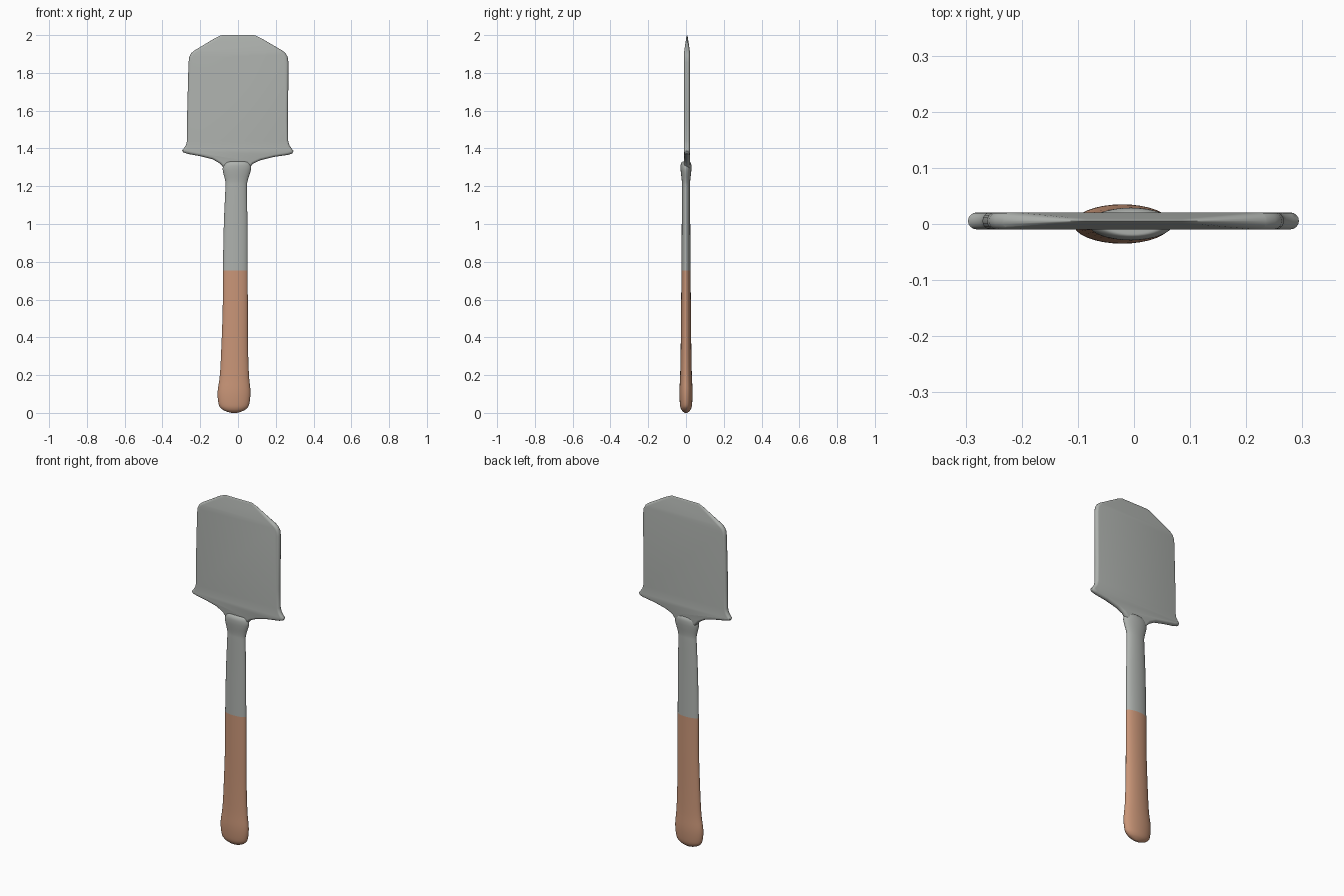
import bpy, bmesh, math
from mathutils import Vector

if "Cube" in bpy.data.objects:
    bpy.data.objects.remove(bpy.data.objects["Cube"])


def material(name, rgb):
    m = bpy.data.materials.new(name)
    m.diffuse_color = (*rgb, 1)
    m.use_nodes = True
    m.node_tree.nodes["Principled BSDF"].inputs["Base Color"].default_value = m.diffuse_color
    return m


STEEL = material("grey steel", (0.42, 0.44, 0.42))
WOOD = material("brown wood", (0.58, 0.30, 0.185))


def finish(name, bm, mat, angle):
    bmesh.ops.recalc_face_normals(bm, faces=bm.faces)
    mesh = bpy.data.meshes.new(name)
    bm.to_mesh(mesh)
    bm.free()
    ob = bpy.data.objects.new(name, mesh)
    bpy.context.collection.objects.link(ob)
    mesh.materials.append(mat)
    bpy.ops.object.select_all(action='DESELECT')
    ob.select_set(True)
    bpy.context.view_layer.objects.active = ob
    bpy.ops.object.shade_smooth_by_angle(angle=math.radians(angle))
    return ob


def smooth(rows, steps):
    """Catmull-Rom interpolation through rows of numbers."""
    out = []
    n = len(rows)
    for i in range(n - 1):
        p = [rows[min(max(i + k, 0), n - 1)] for k in (-1, 0, 1, 2)]
        for s in range(steps):
            t = s / steps
            out.append([0.5 * (2 * b + (c - a) * t + (2 * a - 5 * b + 4 * c - d) * t ** 2
                               + (3 * b - a - 3 * c + d) * t ** 3)
                        for a, b, c, d in zip(*p)])
    out.append(list(rows[-1]))
    return out


def bridge(bm, rings):
    for r0, r1 in zip(rings, rings[1:]):
        n = len(r0)
        for j in range(n):
            bm.faces.new((r0[j], r0[(j + 1) % n], r1[(j + 1) % n], r1[j]))


def loft(name, rows, mat, cap, sides=32):
    """Oval rings from rows of (z, left x, right x, y radius)."""
    bm = bmesh.new()
    rings = []
    for z, xl, xr, ry in rows:
        cx, rx = (xl + xr) / 2, (xr - xl) / 2
        rings.append([bm.verts.new((cx + rx * math.cos(a), ry * math.sin(a), z))
                      for a in (2 * math.pi * k / sides for k in range(sides))])
    bridge(bm, rings)
    bm.faces.new(rings[cap])
    return finish(name, bm, mat, 50)


# Handle: wooden grip below, steel shaft and collar above
grip_rows = [
    (0.000, -0.035, -0.005, 0.006), (0.007, -0.060, 0.018, 0.016), (0.020, -0.085, 0.042, 0.026),
    (0.045, -0.102, 0.059, 0.032), (0.110, -0.108, 0.066, 0.035), (0.200, -0.096, 0.058, 0.031),
    (0.350, -0.088, 0.053, 0.028), (0.550, -0.081, 0.052, 0.026), (0.755, -0.080, 0.051, 0.024)]
shaft_rows = [
    (0.755, -0.080, 0.051, 0.024), (1.000, -0.075, 0.050, 0.0225), (1.180, -0.067, 0.047, 0.022),
    (1.225, -0.067, 0.050, 0.022), (1.270, -0.078, 0.064, 0.027), (1.295, -0.081, 0.069, 0.029),
    (1.315, -0.074, 0.065, 0.028), (1.328, -0.060, 0.054, 0.022), (1.330, -0.040, 0.036, 0.016)]
loft("wooden_grip", smooth(grip_rows, 4), WOOD, 0)
loft("steel_shaft", smooth(shaft_rows, 4), STEEL, -1)

# Blade outline, from the middle of the top edge down the right and up the left
right = [(0.087, 2.0), (0.12, 1.985), (0.235, 1.918), (0.252, 1.904), (0.263, 1.884), (0.267, 1.855),
         (0.265, 1.55), (0.266, 1.44), (0.272, 1.417), (0.284, 1.400), (0.294, 1.386),
         (0.288, 1.374), (0.265, 1.366), (0.19, 1.355), (0.12, 1.338), (0.08, 1.32), (0.055, 1.29)]
left = [(-0.07, 1.29), (-0.095, 1.32), (-0.135, 1.343), (-0.20, 1.359), (-0.265, 1.371),
        (-0.290, 1.379), (-0.296, 1.391), (-0.286, 1.402), (-0.275, 1.419), (-0.270, 1.44),
        (-0.270, 1.55), (-0.262, 1.855), (-0.258, 1.884), (-0.248, 1.904), (-0.232, 1.918),
        (-0.12, 1.985), (-0.087, 2.0)]
outline = [Vector(p) for p in right + left]


def inset(pts, d):
    out = []
    for i, p in enumerate(pts):
        a = (p - pts[i - 1]).normalized()
        b = (pts[(i + 1) % len(pts)] - p).normalized()
        na, nb = Vector((a.y, -a.x)), Vector((b.y, -b.x))
        out.append(p + (na + nb) * (d / (1 + na.dot(nb))))
    return out


# Blade: rounded rim, then a wedge towards the cutting edge
bm = bmesh.new()
rings = []
MID, HALF, RIM = 0.0055, 0.015, 0.013
for k in range(9):
    a = math.pi * (k / 8 - 0.5)
    pts = inset(outline, RIM * (1 - math.cos(a)))
    rings.append([bm.verts.new((p.x, MID + HALF * math.sin(a), p.y)) for p in pts])
bridge(bm, rings)
bm.faces.new(rings[0])
bm.faces.new(rings[-1])
WEDGE = 1.915
bmesh.ops.bisect_plane(bm, geom=bm.verts[:] + bm.edges[:] + bm.faces[:],
                       plane_co=(0, 0, WEDGE), plane_no=(0, 0, 1), dist=1e-5)
for v in bm.verts:
    t = max(0, (v.co.z - WEDGE) / (2.0 - WEDGE))
    v.co.y = MID + (v.co.y - MID) * (1 - 0.85 * t)
finish("shovel_blade", bm, STEEL, 40)
